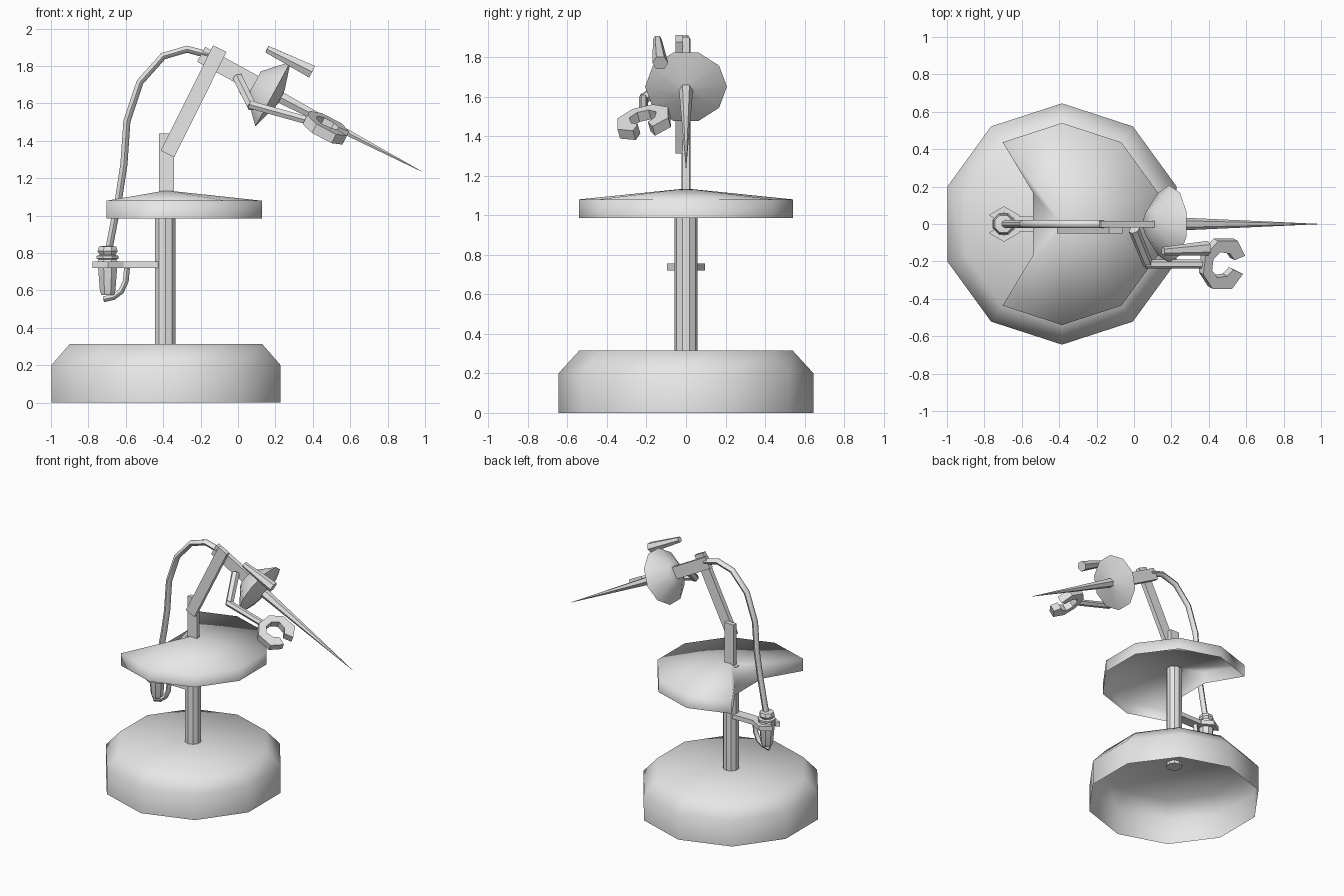
import bpy, bmesh, math
from mathutils import Vector as V

if "Cube" in bpy.data.objects:
    bpy.data.objects.remove(bpy.data.objects["Cube"])

grey = bpy.data.materials.new("light grey")
grey.diffuse_color = (0.8, 0.8, 0.8, 1)
grey.use_nodes = True
grey.node_tree.nodes["Principled BSDF"].inputs["Base Color"].default_value = grey.diffuse_color
Y = V((0, 1, 0))


def make(name, verts, faces, angle=35, fix=False):
    """Mesh object, merged, smooth below the given angle."""
    me = bpy.data.meshes.new(name)
    me.from_pydata([tuple(v) for v in verts], [], faces)
    bm = bmesh.new()
    bm.from_mesh(me)
    bmesh.ops.remove_doubles(bm, verts=bm.verts, dist=1e-5)
    if fix:
        bmesh.ops.recalc_face_normals(bm, faces=bm.faces)
    bm.to_mesh(me)
    bm.free()
    me.materials.append(grey)
    ob = bpy.data.objects.new(name, me)
    bpy.context.collection.objects.link(ob)
    bpy.ops.object.select_all(action='DESELECT')
    ob.select_set(True)
    bpy.context.view_layer.objects.active = ob
    bpy.ops.object.shade_smooth_by_angle(angle=math.radians(angle))
    return ob


def lathe(name, start, axis, profile, n=10, angle=35, turn=0):
    """Revolve (distance, radius) pairs about an axis; radius 0 closes an end."""
    p, d = V(start), V(axis).normalized()
    e1 = (Y - d * Y.dot(d)).normalized()
    e2 = d.cross(e1)
    verts, faces = [], []
    for t, r in profile:
        for i in range(n):
            a = 2 * math.pi * i / n + math.radians(turn)
            verts.append(p + d * t + (e1 * math.cos(a) + e2 * math.sin(a)) * r)
    for k in range(len(profile) - 1):
        for i in range(n):
            j = (i + 1) % n
            faces.append((k * n + i, k * n + j, k * n + n + j, k * n + n + i))
    return make(name, verts, faces, angle)


def rod(name, a, b, r0, r1, n=6, turn=0):
    a, b = V(a), V(b)
    L = (b - a).length
    return lathe(name, a, b - a, [(0, 0), (0, r0), (L, r1), (L, 0)], n, 50 if n > 6 else 35, turn)


def plate(name, a, b, width, y0, y1):
    """Flat bar between two (x, z) points, spanning y0..y1."""
    a, b = V((a[0], 0, a[1])), V((b[0], 0, b[1]))
    s = (b - a).normalized().cross(Y) * width / 2
    verts = [q + Y * y for y in (y0, y1) for q in (a + s, b + s, b - s, a - s)]
    faces = [(0, 1, 2, 3), (7, 6, 5, 4)] + [(i, i + 4, (i + 1) % 4 + 4, (i + 1) % 4) for i in range(4)]
    return make(name, verts, faces, fix=True)


def jaw(name, centre, u, v, stations, thick):
    """C-shaped clamp from (angle, inner radius, outer radius) stations."""
    c, u, v = V(centre), V(u).normalized(), V(v).normalized()
    w = u.cross(v) * thick / 2
    verts, faces = [], []
    for ang, ri, ro in stations:
        d = u * math.cos(math.radians(ang)) + v * math.sin(math.radians(ang))
        verts += [c + d * ri - w, c + d * ro - w, c + d * ro + w, c + d * ri + w]
    m = len(stations)
    for k in range(m - 1):
        for i in range(4):
            j = (i + 1) % 4
            faces.append((4 * k + i, 4 * k + j, 4 * k + 4 + j, 4 * k + 4 + i))
    faces += [(3, 2, 1, 0), tuple(4 * m - 4 + i for i in range(4))]
    return make(name, verts, faces, fix=True)


def tube(name, pts, r):
    """Bent pipe through (x, z) points in the y = 0 plane."""
    verts, faces, n = [], [], 6
    P = [V((x, 0, z)) for x, z in pts]
    for k, p in enumerate(P):
        d = (P[min(k + 1, len(P) - 1)] - P[max(k - 1, 0)]).normalized()
        e = d.cross(Y)
        for i in range(n):
            a = 2 * math.pi * i / n
            verts.append(p + (Y * math.cos(a) + e * math.sin(a)) * r)
    for k in range(len(P) - 1):
        for i in range(n):
            j = (i + 1) % n
            faces.append((k * n + i, k * n + j, k * n + n + j, k * n + n + i))
    last = (len(P) - 1) * n
    faces += [tuple(range(n))[::-1], tuple(range(last, last + n))]
    return make(name, verts, faces, 60, True)


CX, UP = -0.385, (0, 0, 1)

# hollow base, open underneath
lathe("base", (CX, 0, 0), UP, [(0, .645), (.2, .645), (.315, .54), (.315, 0)], 10, 180)

# hollow tray, with one side pushed in for the cable
tray = lathe("tray", (CX, 0, 0), UP, [(.985, .54), (1.08, .54), (1.135, 0)], 10, 180)
for vert in tray.data.vertices:
    if vert.co.x < CX - .4:
        vert.co.x = -.54

# column and upper post
lathe("column", (CX - .003, 0, 0), UP, [(.29, 0), (.29, .058), (1.12, .058), (1.12, 0)], 10)
plate("post", (-.382, 1.08), (-.382, 1.44), .08, -.018, .017)

# folding arm
plate("lower_arm", (-.377, 1.33), (-.097, 1.893), .08, -.052, -.016)
AX = V((.87, 0, -.475)).normalized()
plate("upper_arm", (-.197, 1.863), (.11, 1.695), .09, -.018, .017)

# head with a long spike
HEAD = V((.187, 0, 1.65))
lathe("head", HEAD, AX, [(-.115, 0), (-.115, .08), (0, .207), (.045, .05), (.05, 0)], 10, 80)
tip = V((.985, 0, 1.235))
rod("spike", (.17, 0, 1.662), tip, .038, .001, 6)

# tapered lamp beside the head
rod("lamp", (.155, -.145, 1.89), (.395, -.13, 1.77), .022, .04, 6)

# small side arm with gripper
rod("gripper_upper_arm", (.0, -.03, 1.735), (.075, -.215, 1.585), .03, .028, 6)
rod("gripper_forearm", (.06, -.215, 1.595), (.36, -.215, 1.512), .024, .024, 6)
half = [(22, .07, .135), (62, .07, .15), (110, .075, .14), (155, .07, .125)]
stations = half + [(360 - a, i, o) for a, i, o in reversed(half)]
g = V((.88, 0, -.46)).normalized()
side = V((0, math.cos(.25), 0)) + Y.cross(g) * -math.sin(.25)
jaw("gripper", (.465, -.212, 1.473), g, side, stations, .055)

# cable from arm to tool
tube("cable", [(-.16, 1.86), (-.273, 1.89), (-.40, 1.853), (-.524, 1.714), (-.594, 1.505),
               (-.61, 1.275), (-.636, 1.105), (-.692, .81)], .022)

# hand tool hanging in its holder
lathe("tool", (-.697, 0, 0), UP,
      [(.58, 0), (.575, .036), (.60, .045), (.755, .058), (.765, .05), (.77, .063),
       (.785, .063), (.79, .045), (.81, .058), (.835, .05), (.84, 0)], 8, 30, 22.5)
tube("tool_lever", [(-.592, .735), (-.6, .65), (-.625, .595), (-.665, .565), (-.72, .553)], .018)

# holder bar and clamp
plate("holder_bar", (-.62, .738), (-.40, .738), .034, -.04, .04)
clamp = [(a, .062, .095) for a in (-150, -90, -30, 30, 90, 150)]
jaw("holder_clamp", (-.695, 0, .738), (1, 0, 0), (0, 1, 0), clamp, .036)
